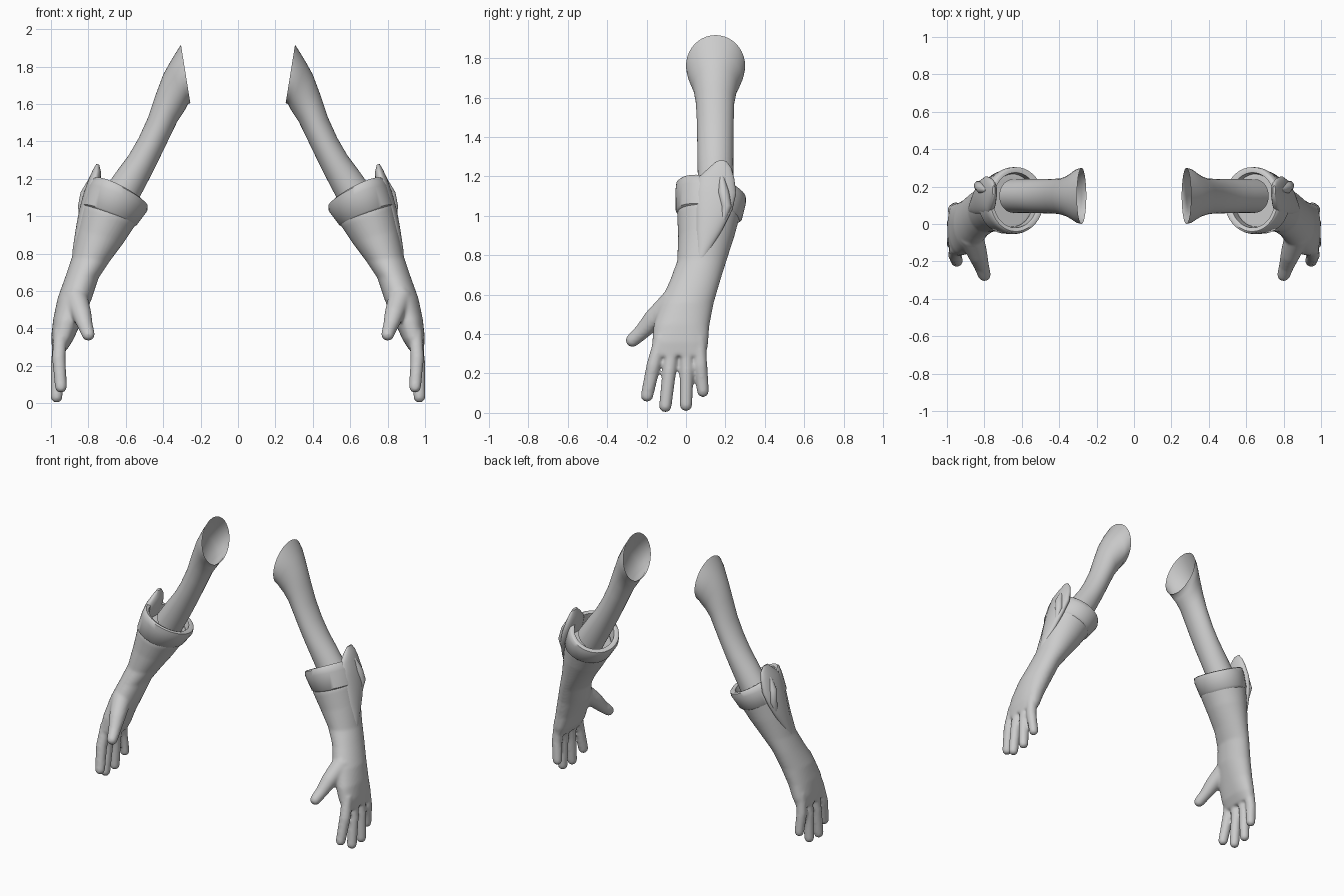
import bpy, bmesh, math
from mathutils import Vector

grey = bpy.data.materials.new("plain_grey")
grey.diffuse_color = (0.6, 0.6, 0.6, 1)
N = 40


def ring(outer, inner, y0, y1, tilt=0.0, power=1.0):
    """Cross-section from outer and inner (x, z) points and its y range."""
    o, i = Vector((outer[0], 0, outer[1])), Vector((inner[0], 0, inner[1]))
    c = (o + i) / 2 + Vector((0, (y0 + y1) / 2, 0))
    return c, (o - i) / 2, Vector((0, (y1 - y0) / 2, tilt)), power


def loft(bm, rings, cap=True):
    """Skin a row of elliptical cross-sections."""
    loops = []
    for c, a, b, p in rings:
        loop = []
        for k in range(N):
            t = 2 * math.pi * k / N
            u, v = math.cos(t), math.sin(t)
            u = math.copysign(abs(u) ** p, u)
            v = math.copysign(abs(v) ** p, v)
            loop.append(bm.verts.new(c + a * u + b * v))
        loops.append(loop)
    for l0, l1 in zip(loops, loops[1:]):
        for k in range(N):
            j = (k + 1) % N
            bm.faces.new((l0[k], l0[j], l1[j], l1[k]))
    if cap:
        bm.faces.new(loops[0][::-1])
        bm.faces.new(loops[-1])


def digit(bm, pts):
    """Round-ended tapering tube through (x, y, z, radius) points."""
    P = [Vector(p[:3]) for p in pts]
    rings = []
    for k, p in enumerate(P):
        d = (P[min(k + 1, len(P) - 1)] - P[max(k - 1, 0)]).normalized()
        a = d.cross(Vector((0, 1, 0))).normalized() * pts[k][3]
        rings.append((p, a, d.cross(a), 1.0))
    d = (P[-1] - P[-2]).normalized()
    r = pts[-1][3]
    for t in (0.35, 0.7, 1.05, 1.4):
        c, s = math.cos(t), math.sin(t)
        _, a, b, _ = rings[len(P) - 1]
        rings.append((P[-1] + d * r * s, a * c, b * c, 1.0))
    loft(bm, rings)


def finish(bm, name, angle=50, remesh=False, subsurf=0):
    """Make the object, smooth it and mirror it to the other arm."""
    bmesh.ops.recalc_face_normals(bm, faces=bm.faces)
    me = bpy.data.meshes.new(name)
    bm.to_mesh(me)
    bm.free()
    me.materials.append(grey)
    ob = bpy.data.objects.new(name, me)
    bpy.context.collection.objects.link(ob)
    bpy.ops.object.select_all(action='DESELECT')
    ob.select_set(True)
    bpy.context.view_layer.objects.active = ob
    bpy.ops.object.shade_smooth_by_angle(angle=math.radians(angle))
    if subsurf:
        ob.modifiers.new("round", 'SUBSURF').levels = subsurf
        ob.modifiers["round"].render_levels = subsurf
    if remesh:
        m = ob.modifiers.new("fuse", 'REMESH')
        m.mode, m.voxel_size, m.use_smooth_shade = 'VOXEL', 0.009, True
        s = ob.modifiers.new("soften", 'SMOOTH')
        s.factor, s.iterations = 0.5, 8
    ob.modifiers.new("other_arm", 'MIRROR').use_mirror_merge = False
    return ob


# Upper arm: open shell flaring at the shoulder
bm = bmesh.new()
loft(bm, [
    ring((0.305, 1.917), (0.255, 1.605), 0.0, 0.30),
    ring((0.335, 1.87), (0.268, 1.60), 0.005, 0.295),
    ring((0.365, 1.82), (0.28, 1.575), 0.02, 0.28),
    ring((0.40, 1.757), (0.295, 1.55), 0.037, 0.26),
    ring((0.44, 1.65), (0.325, 1.505), 0.05, 0.245),
    ring((0.48, 1.53), (0.357, 1.44), 0.055, 0.242),
    ring((0.53, 1.42), (0.40, 1.35), 0.057, 0.24),
    ring((0.585, 1.325), (0.444, 1.26), 0.058, 0.24),
    ring((0.645, 1.245), (0.495, 1.16), 0.06, 0.24),
    ring((0.72, 1.14), (0.57, 1.02), 0.06, 0.24),
], cap=False)
finish(bm, "upper_arm")

# Gloved forearm, palm and digits fused into one skin
bm = bmesh.new()
loft(bm, [
    ring((0.79, 1.12), (0.53, 1.00), -0.035, 0.28),
    ring((0.83, 1.06), (0.55, 0.95), -0.045, 0.275),
    ring((0.857, 0.93), (0.61, 0.86), -0.04, 0.245),
    ring((0.888, 0.78), (0.685, 0.76), -0.045, 0.205),
    ring((0.922, 0.68), (0.745, 0.67), -0.08, 0.175),
    ring((0.965, 0.56), (0.785, 0.55), -0.135, 0.14),
    ring((0.988, 0.45), (0.84, 0.43), -0.165, 0.118, 0, 0.9),
    ring((0.998, 0.36), (0.88, 0.34), -0.172, 0.112, 0, 0.8),
    ring((0.995, 0.29), (0.915, 0.285), -0.155, 0.10, 0, 0.7),
])
digit(bm, [(0.95, -0.125, 0.38, 0.036), (0.958, -0.165, 0.24, 0.036), (0.947, -0.198, 0.087, 0.032)])
digit(bm, [(0.95, -0.065, 0.38, 0.036), (0.966, -0.085, 0.21, 0.035), (0.97, -0.105, 0.034, 0.032)])
digit(bm, [(0.95, 0.003, 0.38, 0.036), (0.966, 0.003, 0.21, 0.035), (0.97, 0.0, 0.04, 0.032)])
digit(bm, [(0.95, 0.065, 0.38, 0.036), (0.963, 0.074, 0.24, 0.034), (0.952, 0.086, 0.11, 0.031)])
digit(bm, [(0.87, -0.06, 0.57, 0.065), (0.835, -0.165, 0.475, 0.052),
           (0.815, -0.225, 0.41, 0.04), (0.80, -0.272, 0.368, 0.035)])
finish(bm, "gloved_hand", remesh=True)

# Cuff band with a rolled rim and an inner wall
bm = bmesh.new()
loft(bm, [
    ring((0.825, 1.05), (0.557, 0.945), -0.04, 0.27, -0.02),
    ring((0.832, 1.06), (0.54, 0.955), -0.052, 0.285, -0.02),
    ring((0.80, 1.16), (0.485, 1.03), -0.054, 0.304, -0.03),
    ring((0.78, 1.195), (0.483, 1.055), -0.05, 0.304, -0.035),
    ring((0.768, 1.20), (0.495, 1.065), -0.04, 0.295, -0.035),
    ring((0.752, 1.19), (0.515, 1.065), -0.02, 0.275, -0.03),
    ring((0.765, 1.12), (0.54, 1.00), -0.015, 0.265, -0.02),
], cap=False)
finish(bm, "cuff")

# Pointed guard plate on the outside of the forearm
bm = bmesh.new()
loft(bm, [
    ring((0.890, 0.745), (0.875, 0.745), 0.060, 0.07),
    ring((0.883, 0.83), (0.84, 0.83), 0.055, 0.125),
    ring((0.868, 0.93), (0.81, 0.93), 0.05, 0.185),
    ring((0.850, 1.03), (0.78, 1.03), 0.05, 0.235),
    ring((0.826, 1.12), (0.75, 1.11), 0.05, 0.255),
    ring((0.798, 1.20), (0.735, 1.18), 0.06, 0.245),
    ring((0.775, 1.25), (0.732, 1.235), 0.115, 0.23),
    ring((0.757, 1.28), (0.742, 1.275), 0.155, 0.205),
])
finish(bm, "guard_plate")

# Raised ridge on the guard plate
bm = bmesh.new()
digit(bm, [(0.785, 0.18, 1.20, 0.012), (0.815, 0.19, 1.12, 0.028),
           (0.83, 0.205, 1.05, 0.026), (0.835, 0.185, 0.97, 0.012)])
finish(bm, "guard_ridge")
